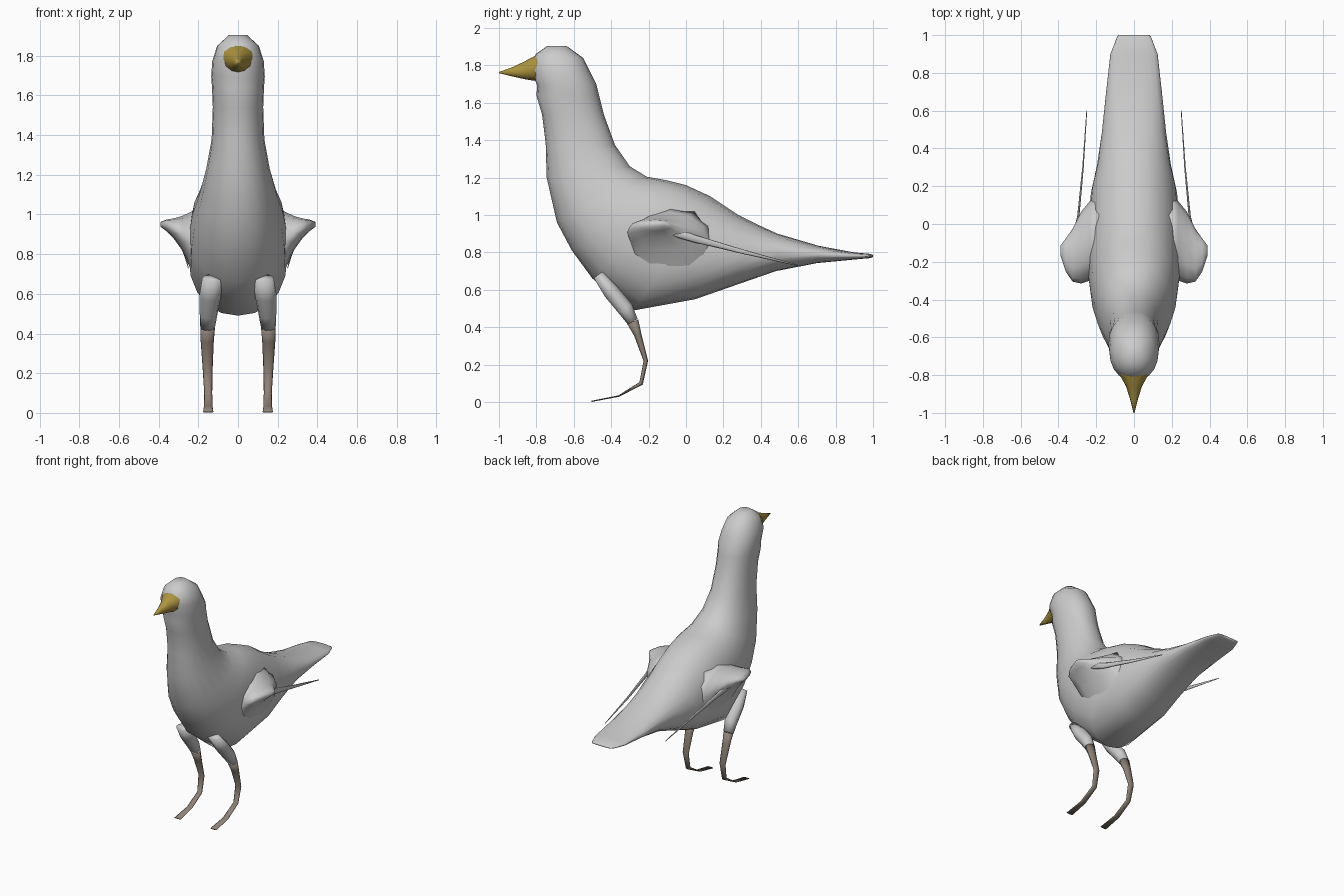
import bpy, bmesh
from math import cos, sin, pi, copysign
from mathutils import Vector as V

if "Cube" in bpy.data.objects:
    bpy.data.objects.remove(bpy.data.objects["Cube"])


def material(name, rgb):
    m = bpy.data.materials.new(name)
    m.diffuse_color = (*rgb, 1)
    m.use_nodes = True
    m.node_tree.nodes["Principled BSDF"].inputs["Base Color"].default_value = m.diffuse_color
    return m


def ring(c, u, v, n, power=1.0):
    """Closed (super)elliptical section with half axes u and v."""
    f = lambda t: copysign(abs(t) ** power, t)
    return [c + u * f(cos(2 * pi * i / n)) + v * f(sin(2 * pi * i / n)) for i in range(n)]


def loft(name, rings, mat=None, mirror=False):
    bm = bmesh.new()
    rows = [[bm.verts.new(p) for p in r] for r in rings]
    n = len(rows[0])
    for a, b in zip(rows, rows[1:]):
        for i in range(n):
            j = (i + 1) % n
            bm.faces.new((a[i], a[j], b[j], b[i]))
    bm.faces.new(rows[0])
    bm.faces.new(rows[-1])
    bmesh.ops.recalc_face_normals(bm, faces=bm.faces)
    for f in bm.faces:
        f.smooth = True
    me = bpy.data.meshes.new(name)
    bm.to_mesh(me)
    bm.free()
    ob = bpy.data.objects.new(name, me)
    bpy.context.collection.objects.link(ob)
    if mat:
        me.materials.append(mat)
    if mirror:
        ob.modifiers.new("mirror", 'MIRROR')
    return ob


def tube(name, pts, n, mat=None, mirror=False):
    """Tube along points (x, y, z, half width in x, half depth)."""
    cs = [V(p[:3]) for p in pts]
    rings = []
    for i, p in enumerate(pts):
        t = cs[min(i + 1, len(cs) - 1)] - cs[max(i - 1, 0)]
        d = t.cross(V((1, 0, 0))).normalized()
        rings.append(ring(cs[i], V((p[3], 0, 0)), d * p[4], n))
    return loft(name, rings, mat, mirror)


beak_mat = material("beak_yellow", (0.42, 0.30, 0.05))
leg_mat = material("leg_brown", (0.27, 0.22, 0.18))

# Body from crown to tail: back y, z, front y, z, half width
sections = [
    (-.64, 1.905, -.74, 1.905, .045), (-.55, 1.84, -.805, 1.86, .105),
    (-.515, 1.77, -.83, 1.775, .13), (-.48, 1.70, -.795, 1.69, .135),
    (-.465, 1.64, -.80, 1.64, .131), (-.44, 1.54, -.77, 1.54, .127),
    (-.38, 1.375, -.75, 1.38, .133), (-.30, 1.26, -.745, 1.20, .16),
    (-.21, 1.205, -.69, .96, .20), (-.10, 1.185, -.61, .81, .23),
    (0, 1.16, -.50, .66, .245), (.13, 1.10, -.28, .49, .25),
    (.28, 1.0, .05, .55, .228), (.38, .95, .25, .62, .195),
    (.49, .90, .48, .70, .17), (.71, .835, .70, .743, .147),
    (.90, .80, .90, .762, .125), (.99, .792, .99, .77, .09),
    (1.0, .785, 1.0, .775, .08),
]
body = []
for by, bz, fy, fz, w in sections:
    b, f = V((0, by, bz)), V((0, fy, fz))
    body.append(ring((b + f) / 2, V((w, 0, 0)), (b - f) / 2, 20, 0.92))
loft("body", body)

# Beak
tube("beak", [(0, -.75, 1.79, .10, .08), (0, -.80, 1.782, .075, .068),
              (0, -.86, 1.772, .042, .048), (0, -.93, 1.765, .02, .024),
              (0, -1.0, 1.762, .003, .003)], 12, beak_mat)

# Feathered thighs, then shanks with flat feet
knee = (.153, -.285, .43, .037, .032)
tube("thigh", [(.13, -.47, .68, .05, .03), (.14, -.40, .59, .055, .045),
               (.148, -.325, .50, .045, .045), knee], 10, None, True)
tube("shank_and_foot", [knee, (.155, -.258, .36, .033, .02), (.153, -.215, .22, .025, .012),
                        (.15, -.24, .10, .02, .011), (.15, -.36, .032, .022, .004),
                        (.15, -.505, .004, .026, .003)], 8, leg_mat, True)

# Folded wing shoulder: x, centre y, half length, centre z, half height
shoulder = [(.18, -.07, .24, .83, .22), (.235, -.09, .21, .865, .15),
            (.28, -.125, .19, .905, .088), (.325, -.165, .14, .93, .05),
            (.36, -.165, .09, .945, .03), (.39, -.14, .025, .95, .012)]
loft("wing_shoulder", [ring(V((x, y, z)), V((0, ry, 0)), V((0, 0, rz)), 12)
                       for x, y, ry, z, rz in shoulder], None, True)

# Thin flight feathers trailing from the shoulder
tube("wing_feathers", [(.33, -.15, .94, .02, .03), (.295, .04, .875, .006, .02),
                       (.27, .30, .805, .004, .012), (.25, .60, .73, .002, .003)],
     8, None, True)
